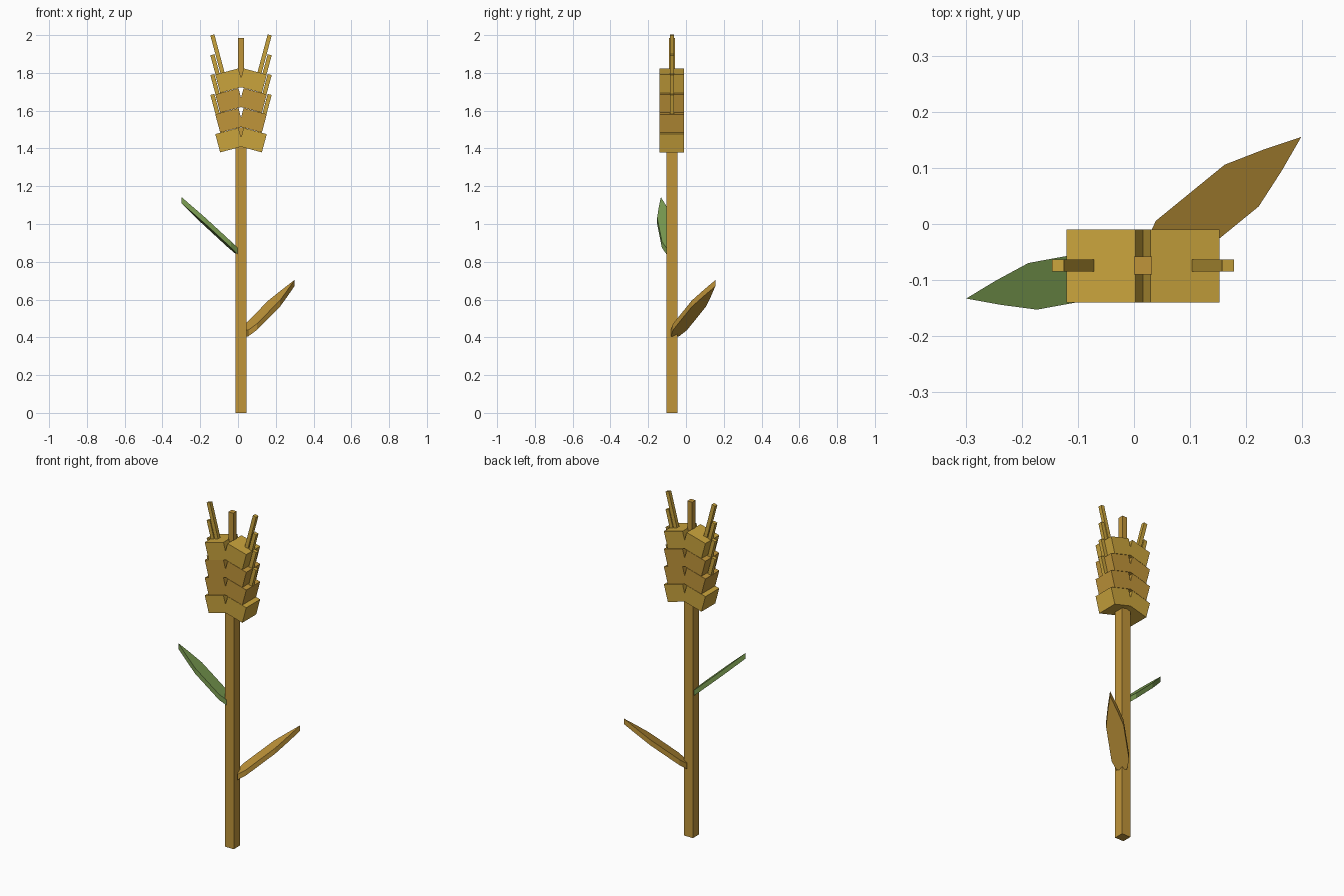
import bpy, bmesh, math
from mathutils import Matrix, Vector

if "Cube" in bpy.data.objects:
    bpy.data.objects.remove(bpy.data.objects["Cube"])

CX, CY = 0.016, -0.075          # axis of the stalk
TILT = math.radians(15)


def material(name, rgb):
    m = bpy.data.materials.new(name)
    m.diffuse_color = (*rgb, 1)
    m.use_nodes = True
    m.node_tree.nodes["Principled BSDF"].inputs["Base Color"].default_value = m.diffuse_color
    return m


straw = material("straw", (0.53, 0.30, 0.042))
gold = material("light gold", (0.59, 0.37, 0.046))
green = material("leaf green", (0.20, 0.34, 0.085))


def finish(name, bm, mat):
    bmesh.ops.recalc_face_normals(bm, faces=bm.faces)
    mesh = bpy.data.meshes.new(name)
    bm.to_mesh(mesh)
    bm.free()
    mesh.materials.append(mat)
    ob = bpy.data.objects.new(name, mesh)
    bpy.context.collection.objects.link(ob)
    return ob


def box(name, center, size, mat, tilt=0):
    bm = bmesh.new()
    m = (Matrix.Translation(center) @ Matrix.Rotation(tilt, 4, 'Y')
         @ Matrix.Diagonal((*size, 1)))
    bmesh.ops.create_cube(bm, size=1, matrix=m)
    return finish(name, bm, mat)


def leaf(name, angle, scale, z_base, slope, mat):
    # half outline as (distance from the stalk axis, half width)
    half = [(0.026, 0.028), (0.069, 0.048), (0.227, 0.048), (0.298, 0.025)]
    outline = half + [(0.364, 0)] + [(a, -w) for a, w in reversed(half)]
    c, s = math.cos(angle), math.sin(angle)
    bm = bmesh.new()
    verts = []
    for a, w in outline:
        a, w = a * scale, w * scale
        z = z_base + (a - 0.026 * scale) * slope
        verts.append(bm.verts.new((CX + a * c - w * s, CY + a * s + w * c, z)))
    face = bm.faces.new(verts)
    ext = bmesh.ops.extrude_face_region(bm, geom=[face], use_keep_orig=True)
    top = [g for g in ext["geom"] if isinstance(g, bmesh.types.BMVert)]
    bmesh.ops.translate(bm, verts=top, vec=(0, 0, 0.033))
    return finish(name, bm, mat)


# Square stalk and the two leaves
box("stalk", (CX, CY, 0.755), (0.058, 0.058, 1.51), straw)
leaf("lower_leaf", math.radians(39.2), 1.0, 0.405, 0.784, straw)
leaf("upper_leaf", math.radians(190.4), 0.88, 0.84, 0.906, green)

# Four tiers of paired kernels, each with a slim bristle
for tier in range(4):
    dz = tier * 0.105
    kernel_mat = gold if tier in (0, 3) else straw
    for side, label in ((-1, "left"), (1, "right")):
        box(f"kernel_{label}_{tier + 1}",
            Vector((CX + side * 0.062, CY, 1.444 + dz)),
            (0.127, 0.13, 0.1), kernel_mat, side * TILT)
        box(f"bristle_{label}_{tier + 1}",
            Vector((CX + side * 0.122, CY + 0.001, 1.575 + dz)),
            (0.022, 0.022, 0.23), gold, side * TILT)

# Upright bristle at the tip
box("center_bristle", (CX, CY + 0.001, 1.88), (0.032, 0.032, 0.21), straw)
